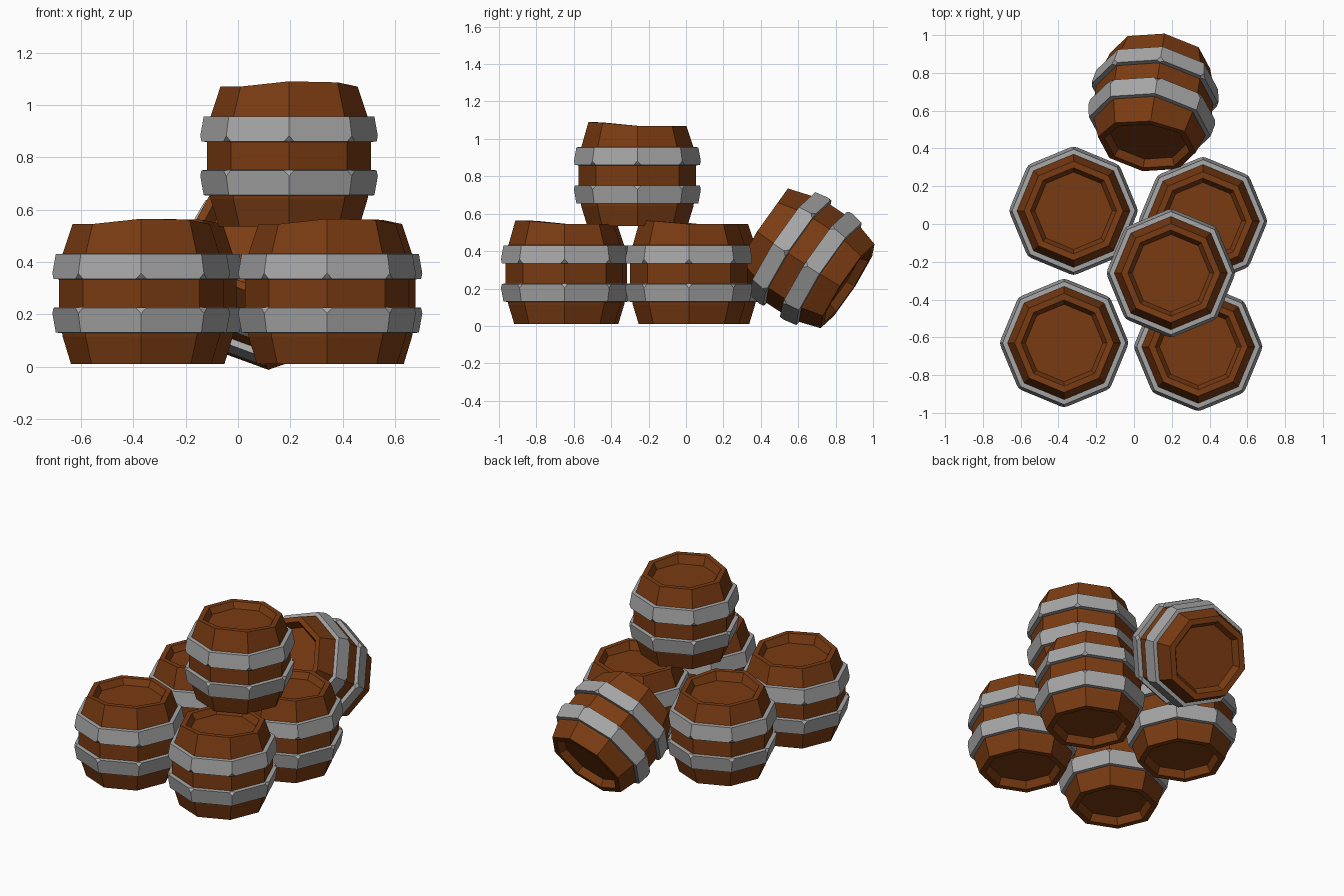
import bpy, bmesh, math
from mathutils import Matrix, Vector

if "Cube" in bpy.data.objects:
    bpy.data.objects.remove(bpy.data.objects["Cube"])

SIDES = 8


def material(name, rgb):
    m = bpy.data.materials.new(name)
    m.diffuse_color = (*rgb, 1)
    m.use_nodes = True
    m.node_tree.nodes["Principled BSDF"].inputs["Base Color"].default_value = m.diffuse_color
    return m


wood = material("brown_wood", (0.195, 0.044, 0.006))
iron = material("grey_iron", (0.38, 0.38, 0.38))


def lathe(bm, profile, closed):
    """Spin an (r, z) profile into an octagonal shell, first corner facing the front."""
    rings = []
    for r, z in profile:
        rings.append([bm.verts.new((r * math.cos(a), r * math.sin(a), z))
                      for a in (math.tau * i / SIDES - math.pi / 2 for i in range(SIDES))])
    pairs = list(zip(rings, rings[1:]))
    if closed:
        pairs.append((rings[-1], rings[0]))
    for lo, hi in pairs:
        for i in range(SIDES):
            j = (i + 1) % SIDES
            bm.faces.new((lo[i], lo[j], hi[j], hi[i]))
    if not closed:
        bm.faces.new(rings[0])
        bm.faces.new(rings[-1])
    return rings


def finish(bm, name, mat, matrix):
    bmesh.ops.recalc_face_normals(bm, faces=bm.faces)
    mesh = bpy.data.meshes.new(name)
    bm.to_mesh(mesh)
    bm.free()
    mesh.materials.append(mat)
    ob = bpy.data.objects.new(name, mesh)
    ob.matrix_world = matrix
    bpy.context.collection.objects.link(ob)


def barrel(label, matrix):
    # staved body with recessed lid and base, centred on its own middle
    bm = bmesh.new()
    rings = lathe(bm, [(0.205, -0.225), (0.23, -0.27), (0.268, -0.27), (0.30, -0.165),
                       (0.314, -0.06), (0.314, 0.06), (0.30, 0.15), (0.262, 0.265),
                       (0.228, 0.265), (0.205, 0.225)], False)
    # one stave stands a little proud of the rim
    for ring in rings[7:9]:
        ring[0].co.z += 0.02
        ring[1].co.z += 0.016
    finish(bm, label + "_body", wood, matrix)

    # two mirrored hoops, corners chipped on the edge nearest the middle
    for side, s in (("lower", -1), ("upper", 1)):
        bm = bmesh.new()
        rings = lathe(bm, [(0.295, s * 0.053), (0.343, s * 0.055),
                           (0.326, s * 0.150), (0.290, s * 0.152)], True)
        bmesh.ops.bevel(bm, geom=rings[1], offset=0.022, segments=1, affect='VERTICES')
        finish(bm, label + "_" + side + "_hoop", iron, matrix)


# upright barrels: four on the ground, one stacked on top
upright = {
    "back_left_barrel": (-0.32, 0.07, 0.28),
    "back_right_barrel": (0.365, 0.015, 0.28),
    "front_left_barrel": (-0.37, -0.63, 0.28),
    "front_right_barrel": (0.34, -0.65, 0.28),
    "top_barrel": (0.195, -0.26, 0.805),
}
for label, pos in upright.items():
    barrel(label, Matrix.Translation(pos))

# fallen barrel leaning on the back of the pile
barrel("leaning_barrel", Matrix.Translation((0.103, 0.64, 0.36))
       @ Matrix.Rotation(math.radians(-9), 4, 'Z')
       @ Matrix.Rotation(math.radians(57), 4, 'X')
       @ Matrix.Rotation(math.radians(180), 4, 'Z'))
